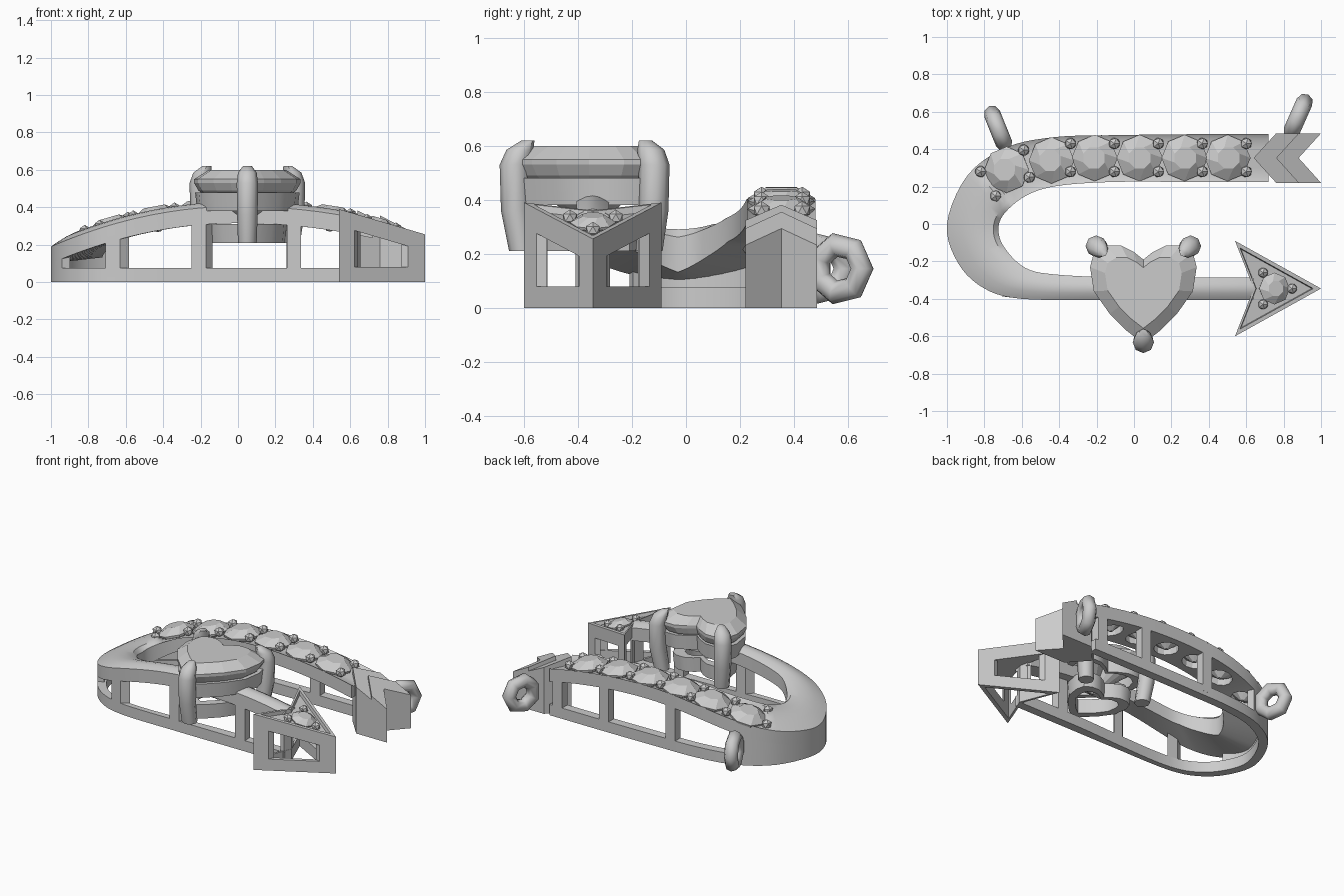
import bpy, bmesh, math
from mathutils import Vector, Matrix

if "Cube" in bpy.data.objects:
    bpy.data.objects.remove(bpy.data.objects["Cube"])


def loft(name, rings, cyclic=False, smooth=None):
    """Skin equal-length rings; cap the ends unless cyclic."""
    bm = bmesh.new()
    vs = [[bm.verts.new(p) for p in r] for r in rings]
    n = len(rings[0])
    pairs = list(zip(vs, vs[1:])) + ([(vs[-1], vs[0])] if cyclic else [])
    for a, b in pairs:
        for i in range(n):
            j = (i + 1) % n
            bm.faces.new((a[i], a[j], b[j], b[i]))
    if not cyclic:
        bm.faces.new(vs[0])
        bm.faces.new(vs[-1])
    bmesh.ops.recalc_face_normals(bm, faces=bm.faces)
    me = bpy.data.meshes.new(name)
    bm.to_mesh(me)
    bm.free()
    ob = bpy.data.objects.new(name, me)
    bpy.context.collection.objects.link(ob)
    if smooth:
        bpy.ops.object.select_all(action='DESELECT')
        ob.select_set(True)
        bpy.context.view_layer.objects.active = ob
        bpy.ops.object.shade_smooth_by_angle(angle=math.radians(smooth))
    return ob


def circle(r, z, n, ph=0.0):
    return [Vector((r * math.cos(ph + math.tau * i / n), r * math.sin(ph + math.tau * i / n), z)) for i in range(n)]


def ztop(x):
    return 0.405 - (0.155 if x > 0 else 0.215) * x * x


# Plan of the bent band: outer x, y and inner x, y
PLAN = [(0.72, .48, 0.72, .225), (0.3, .48, 0.3, .225), (-0.1, .475, -0.1, .225),
        (-0.42, .465, -0.4, .205), (-0.68, .41, -0.57, .155), (-0.89, .26, -0.69, .06),
        (-1, 0, -0.725, -.03), (-0.94, -.21, -0.69, -.13), (-0.8, -.345, -0.58, -.235),
        (-0.6, -.40, -0.42, -.27), (-0.2, -.405, -0.1, -.285), (0.25, -.405, 0.25, -.285),
        (0.64, -.405, 0.64, -.285)]
STEP = 5
ST = []
for i in range(len(PLAN) - 1):
    p = [PLAN[max(0, min(len(PLAN) - 1, i + k))] for k in (-1, 0, 1, 2)]
    for s in range(STEP):
        t = s / STEP
        ST.append([0.5 * (2 * b + (c - a) * t + (2 * a - 5 * b + 4 * c - d) * t * t + (3 * b - a - 3 * c + d) * t ** 3)
                   for a, b, c, d in zip(*p)])
ST.append(list(PLAN[-1]))
MID = 6 * STEP


def across(s, f):
    """Point across the band: f = 0 outer edge, 1 inner edge."""
    return s[0] + (s[2] - s[0]) * f, s[1] + (s[3] - s[1]) * f


def box_section(s, thick, low, high):
    """Upright wall section along the outer edge; high None reaches the strip."""
    w = thick / math.hypot(s[2] - s[0], s[3] - s[1])
    (ax, ay), (bx, by) = across(s, 0), across(s, w)
    za, zb = (ztop(ax) - 0.06, ztop(bx) - 0.06) if high is None else (high, high)
    return [Vector((ax, ay, low)), Vector((ax, ay, za)), Vector((bx, by, zb)), Vector((bx, by, low))]


# Arched top strip: channelled at the back, domed round the bend and front
rings = []
for i, s in enumerate(ST):
    r = []
    bend = max(0, 1 - abs(i - MID) / 10)
    for f in (0, .1, .3, .5, .7, .9, 1):
        x, y = across(s, f)
        lift = 0.025 * math.sin(math.pi * f) if i > MID - 7 else (-0.015 if 0.05 < f < 0.95 else 0)
        r.append(Vector((x, y, ztop(x) + lift - (0.03 * bend if f == 1 else 0))))
    for f in (1, 0):
        x, y = across(s, f)
        r.append(Vector((x, y, ztop(x) - 0.09 - 0.07 * bend * f)))
    rings.append(r)
strip = loft("top_strip", rings, smooth=35)

# Bottom rail, posts and closed wall round the bend
loft("bottom_rail", [box_section(s, 0.06, 0, 0.075) for s in ST], smooth=35)
loft("bend_wall", [box_section(s, 0.045, 0.03, None) for s in ST[MID - 11:MID + 6]], smooth=35)
for leg, xs in ((range(1, MID - 8), (-0.21, 0.3, 0.66)), (range(MID + 6, len(ST) - 1), (-0.67, -0.21, 0.3))):
    for x in xs:
        k = min(leg, key=lambda j: abs(ST[j][0] - x))
        a, b = Vector(ST[k]), Vector(ST[k + 1])
        d = (b - a) / (b[0] - a[0])
        loft("post", [box_section(list(a + d * (x - a[0] + o)), 0.06, 0.03, None) for o in (-.038, .038)])


# Round-cut stones and beads
def gem(name, x, y, z, r, tilt):
    m = Matrix.Translation((x, y, z)) @ Matrix.Rotation(tilt, 4, 'Y')
    prof = [(0.01, -.75 * r, 0), (r * .97, -.08 * r, 0), (r, .04 * r, 0), (r * .5, .36 * r, .39)]
    loft(name, [[m @ v for v in circle(a, h, 8, ph)] for a, h, ph in prof])
    return m


def bead(x, y, z, r=0.034):
    me = bpy.data.meshes.new("bead")
    bm = bmesh.new()
    bmesh.ops.create_icosphere(bm, subdivisions=1, radius=r, matrix=Matrix.Translation((x, y, z)))
    bm.to_mesh(me)
    bm.free()
    bpy.context.collection.objects.link(bpy.data.objects.new("bead", me))


for x, y in ((-.68, .29), (-.44, .34), (-.21, .353), (.03, .353), (.27, .353), (.5, .353)):
    tilt = math.atan((0.31 if x > 0 else 0.43) * x)
    m = gem("band_stone", x, y, ztop(x) - 0.003, 0.124, tilt)
    cut = loft("seat_cutter", [[m @ v for v in circle(0.08, h, 12)] for h in (-0.2, 0.1)])
    cut.hide_render = cut.hide_viewport = True
    mod = strip.modifiers.new("seat", 'BOOLEAN')
    mod.operation, mod.object, mod.solver = 'DIFFERENCE', cut, 'EXACT'
for x, y in [(-.82, .28), (-.59, .395), (-.56, .25), (-.74, .15)] + \
        [(-.34 + .235 * i, y) for i in range(5) for y in (.43, .28)]:
    bead(x, y, ztop(x) + 0.012)

# Feathered tail of stacked chevrons
for i in range(2):
    a, L = 0.64 + 0.12 * i, 0.12
    foot = [(a + .12, .485), (a + .12 + L, .485), (a + L, .353), (a + .12 + L, .22), (a + .12, .22), (a, .353)]
    z0, z1 = ztop(a) + 0.04, ztop(a + .12 + L) - 0.018
    loft("tail_chevron", [[Vector((x, y, 0)) for x, y in foot],
                          [Vector((x, y, z0 + (z1 - z0) * (x - a) / (.12 + L))) for x, y in foot]])

# Arrowhead: recessed top plate, base frame, windowed sides and a stone
HEAD = [(1, -.345), (.54, -.09), (.64, -.345), (.54, -.6)]


def head_z(x):
    return 0.39 - 0.293 * (x - 0.54)


def head_ring(k, off, flat=None):
    pts = [(.72 + (x - .72) * k, -.345 + (y + .345) * k) for x, y in HEAD]
    return [Vector((x, y, head_z(x) + off if flat is None else flat)) for x, y in pts]


loft("arrowhead_top", [head_ring(1, -.09), head_ring(1, 0), head_ring(.85, 0), head_ring(.82, -.025)])
loft("arrowhead_base", [head_ring(1, 0, 0), head_ring(1, 0, .08), head_ring(.8, 0, .08), head_ring(.8, 0, 0)], cyclic=True)
for i, j, u0, u1 in ((0, 1, 0, .2), (0, 1, .82, 1), (0, 3, 0, .2), (0, 3, .82, 1),
                     (1, 2, 0, .2), (1, 2, .75, 1), (2, 3, 0, .25), (2, 3, .8, 1)):
    o, n = head_ring(1, -.05), head_ring(.82, -.05)
    q = [o[i].lerp(o[j], u0), o[i].lerp(o[j], u1), n[i].lerp(n[j], u1), n[i].lerp(n[j], u0)]
    loft("arrowhead_wall", [[Vector((v.x, v.y, 0.03)) for v in q], q])
gem("arrowhead_stone", .75, -.345, head_z(.75) - .015, .085, .28)
for x, y in ((.69, -.26), (.69, -.43), (.845, -.345)):
    bead(x, y, head_z(x) - .012, .03)

# Heart stone and its two gallery rings
HALF = [(.05, -.15), (.12, -.115), (.2, -.115), (.265, -.155), (.285, -.23), (.265, -.36), (.18, -.48), (.09, -.57)]
OUT = [(0, -.19)] + HALF + [(0, -.64)] + [(-x, y) for x, y in reversed(HALF)]


def heart(k, z):
    return [Vector((.05 + x * k, -.345 + (y + .345) * k, z)) for x, y in OUT]


loft("heart_stone", [heart(.02, .28), heart(.92, .49), heart(1, .53), heart(1, .55), heart(.72, .6)])
for name, k, kin, z0, z1 in (("upper_gallery", .98, .78, .38, .48), ("lower_gallery", .74, .5, .21, .31)):
    loft(name, [heart(k * .96, z0), heart(k, z1), heart(kin, z1), heart(kin, z0)], cyclic=True, smooth=35)

# Three claws gripping the heart
for x, y in ((-.2, -.12), (.3, -.12), (.05, -.63)):
    d = Vector((x - .05, y + .345, 0)).normalized()
    prof = [(-.025, .21, .05), (0, .36, .055), (.003, .53, .057), (-.015, .585, .05), (-.045, .62, .024)]
    loft("claw", [[v + Vector((x, y, 0)) + d * o for v in circle(r, z, 8)] for o, z, r in prof], smooth=50)

# Hanging loops on the back edge
for x, y, z, ang in ((-.725, .505, .145, 112), (.875, .57, .145, 66)):
    d = Vector((math.cos(math.radians(ang)), math.sin(math.radians(ang)), 0))
    side, up = Vector((d.y, -d.x, 0)), Vector((0, 0, 1))
    rings = []
    for i in range(7):
        t = math.tau * i / 7
        rad = d * math.cos(t) + up * math.sin(t)
        rings.append([Vector((x, y, z)) + rad * (.09 + p.x) + side * p.y for p in circle(.045, 0, 8)])
    loft("hanging_loop", rings, cyclic=True, smooth=50)
